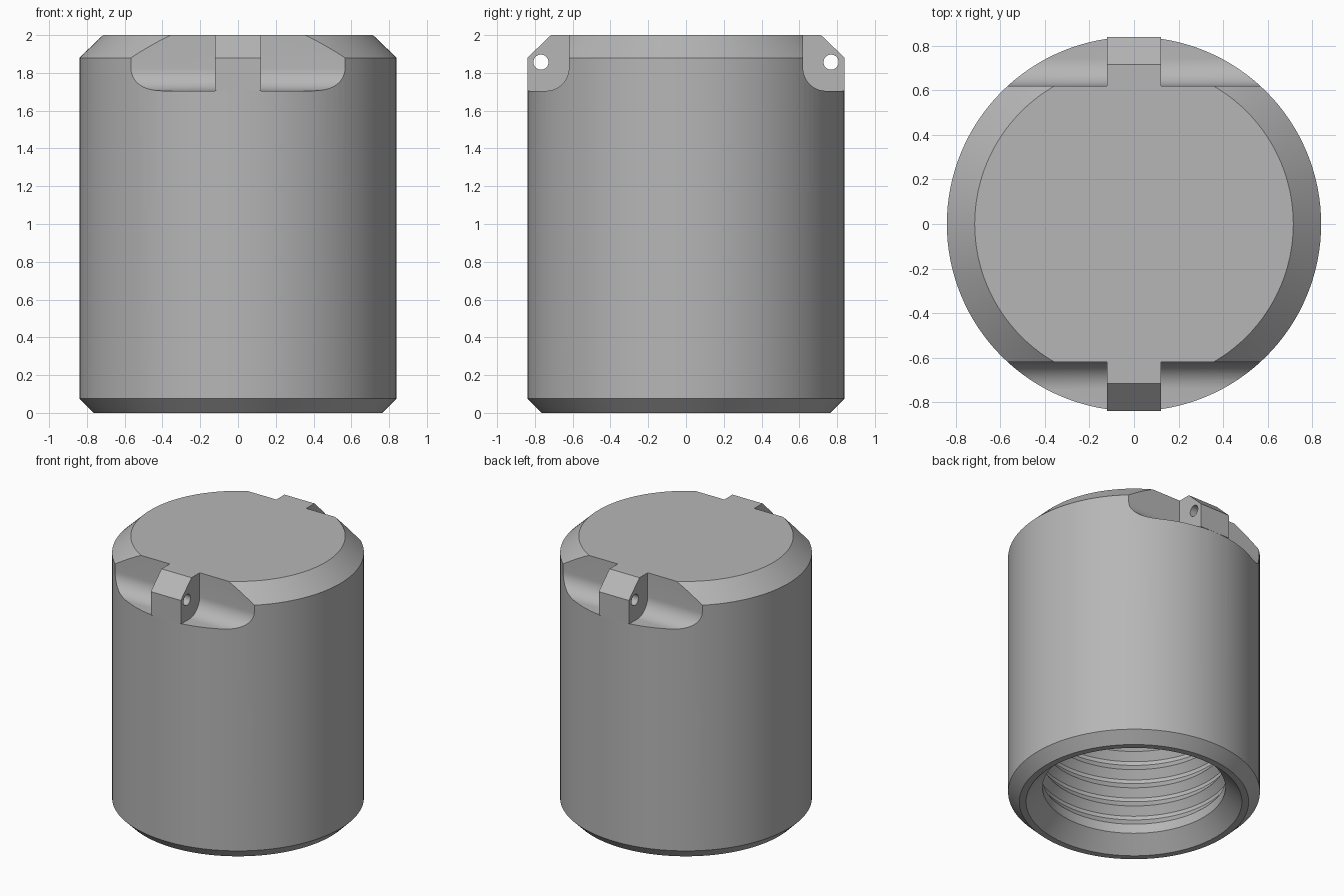
import bpy, bmesh
from math import sin, cos, pi, radians
from mathutils import Matrix, Vector

cube = bpy.data.objects.get("Cube")
if cube:
    bpy.data.objects.remove(cube, do_unlink=True)

grey = bpy.data.materials.new("plain grey")
grey.use_nodes = True
colour = (0.47, 0.47, 0.47, 1)
grey.diffuse_color = colour
grey.node_tree.nodes["Principled BSDF"].inputs["Base Color"].default_value = colour


def finish(bm, name):
    bmesh.ops.recalc_face_normals(bm, faces=bm.faces)
    mesh = bpy.data.meshes.new(name)
    bm.to_mesh(mesh)
    bm.free()
    mesh.materials.append(grey)
    obj = bpy.data.objects.new(name, mesh)
    bpy.context.collection.objects.link(obj)
    return obj


def revolve(name, profile, steps=128):
    """Turn an (r, z) profile that starts and ends on the axis."""
    bm = bmesh.new()
    rings = []
    for r, z in profile:
        if r == 0:
            rings.append([bm.verts.new((0, 0, z))])
        else:
            rings.append([bm.verts.new((r * cos(2 * pi * i / steps),
                                        r * sin(2 * pi * i / steps), z))
                          for i in range(steps)])
    for a, b in zip(rings, rings[1:]):
        if len(a) == 1:
            bm.faces.new(b)
        elif len(b) == 1:
            bm.faces.new(a)
        else:
            for i in range(steps):
                j = (i + 1) % steps
                bm.faces.new((a[i], a[j], b[j], b[i]))
    for v in [v for v in bm.verts if not v.link_faces]:
        bm.verts.remove(v)
    return finish(bm, name)


def extrude_x(name, outline, half, side):
    """Extrude a (y, z) outline along x, centred; side flips y."""
    bm = bmesh.new()
    face = bm.faces.new([bm.verts.new((-half, side * y, z)) for y, z in outline])
    new = bmesh.ops.extrude_face_region(bm, geom=[face])["geom"]
    bmesh.ops.translate(bm, vec=Vector((2 * half, 0, 0)),
                        verts=[g for g in new if isinstance(g, bmesh.types.BMVert)])
    return finish(bm, name)


def combine(target, tool, operation):
    mod = target.modifiers.new(operation.lower(), "BOOLEAN")
    mod.operation, mod.solver, mod.object = operation, "EXACT", tool
    bpy.ops.object.select_all(action="DESELECT")
    bpy.context.view_layer.objects.active = target
    target.select_set(True)
    bpy.ops.object.modifier_apply(modifier=mod.name)
    bpy.data.objects.remove(tool, do_unlink=True)


# Cylindrical body with chamfered rims and a threaded blind bore
pitch, crest, root, bore_end = 0.14, 0.61, 0.65, 1.5
profile = [(0, 2), (0.715, 2), (0.84, 1.88), (0.84, 0.075), (0.765, 0),
           (0.72, 0), (crest, 0.11)]
z = 0.18
while z + pitch < bore_end:
    profile += [(crest, z), (root, z + pitch * 0.4), (root, z + pitch * 0.6),
                (crest, z + pitch)]
    z += pitch
profile += [(crest, bore_end), (0, bore_end)]
clean = [p for i, p in enumerate(profile) if i == 0 or p != profile[i - 1]]
body = revolve("body", clean)

# Filleted notch on front and back, each with a pierced chamfered lug
fillet = [(0.74 - 0.12 * sin(a), 1.825 - 0.12 * cos(a))
          for a in (radians(90 * i / 12) for i in range(13))]
notch = [(1, 2.2), (1, 1.705)] + fillet + [(0.62, 2.2)]
lug_outline = [(0.5, 2), (0.715, 2), (0.84, 1.88), (0.84, 1.705), (0.74, 1.705),
               (0.74, 1.6), (0.5, 1.6)]

for side in (-1, 1):
    combine(body, extrude_x("notch_cutter", notch, 1, side), "DIFFERENCE")
for side in (-1, 1):
    combine(body, extrude_x("lug", lug_outline, 0.122, side), "UNION")
    bm = bmesh.new()
    bmesh.ops.create_cone(bm, cap_ends=True, segments=32, radius1=0.04,
                          radius2=0.04, depth=0.4,
                          matrix=Matrix.Translation((0, side * 0.768, 1.857))
                          @ Matrix.Rotation(pi / 2, 4, "Y"))
    combine(body, finish(bm, "pin_hole_cutter"), "DIFFERENCE")

# Smooth curved walls, crisp edges
bpy.ops.object.select_all(action="DESELECT")
body.select_set(True)
bpy.context.view_layer.objects.active = body
bpy.ops.object.shade_smooth_by_angle(angle=radians(25))
